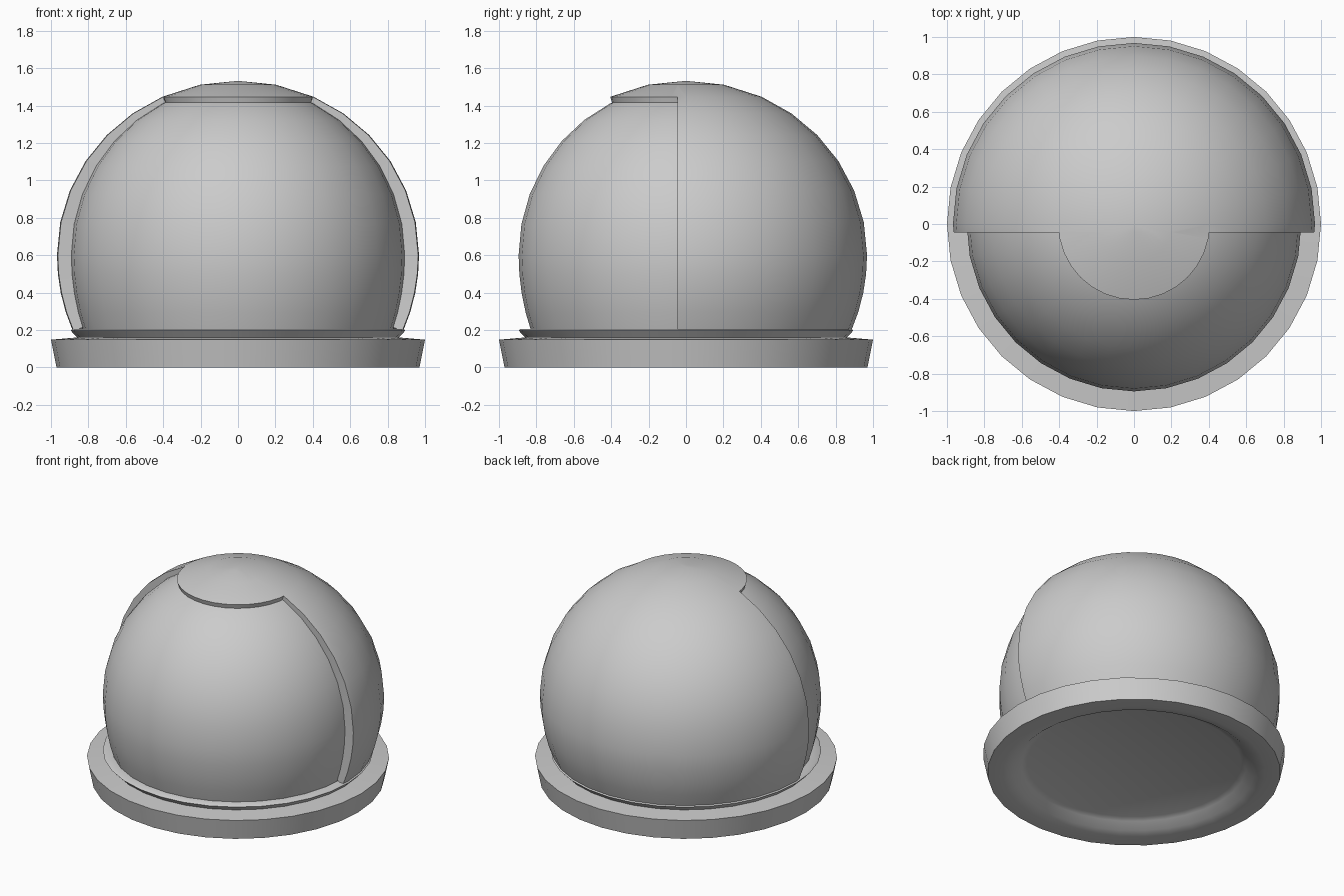
import bpy, bmesh
from math import sin, cos, pi, radians, sqrt

if "Cube" in bpy.data.objects:
    bpy.data.objects.remove(bpy.data.objects["Cube"])

SEG = 32
CZ = 0.6          # height of the widest part of the domes
CUT_Y = -0.045    # front edge of the half shell
CAP_R = 0.405     # radius of the crown cap


def revolve(bm, profile):
    """Spin an (r, z) profile around z; r == 0 makes a pole."""
    rings = []
    for r, z in profile:
        if r == 0:
            rings.append([bm.verts.new((0, 0, z))] * SEG)
        else:
            rings.append([bm.verts.new((r * cos(2 * pi * i / SEG), r * sin(2 * pi * i / SEG), z))
                          for i in range(SEG)])
    for a, b in zip(rings, rings[1:]):
        for i in range(SEG):
            j = (i + 1) % SEG
            quad = list(dict.fromkeys((a[i], a[j], b[j], b[i])))
            bm.faces.new(quad)


def finish(bm, name, angle=35):
    bmesh.ops.recalc_face_normals(bm, faces=bm.faces)
    mesh = bpy.data.meshes.new(name)
    bm.to_mesh(mesh)
    bm.free()
    ob = bpy.data.objects.new(name, mesh)
    bpy.context.collection.objects.link(ob)
    bpy.ops.object.select_all(action='DESELECT')
    ob.select_set(True)
    bpy.context.view_layer.objects.active = ob
    bpy.ops.object.shade_smooth_by_angle(angle=radians(angle))
    return ob


def dome_profile(radius, up, down, z_min):
    """Egg-shaped dome from z_min to the pole, with a ring at the cap radius."""
    pts = []
    for k in range(4):
        z = z_min + (CZ - z_min) * k / 4
        pts.append((radius * sqrt(1 - ((CZ - z) / down) ** 2), z))
    top = pi / 2 - math_asin(CAP_R / radius)
    for k in range(7):
        t = top * k / 6
        pts.append((radius * cos(t), CZ + up * sin(t)))
    t = pi / 2 - math_asin(CAP_R / radius / 2)
    pts.append((radius * cos(t), CZ + up * sin(t)))
    pts.append((0, CZ + up))
    return pts


def math_asin(v):
    from math import asin
    return asin(v)


# base: underside disc, collar brim, neck groove and ledge
bm = bmesh.new()
revolve(bm, [(0, 0.07), (0.71, 0.07), (0.745, 0.055), (0.80, 0.015), (0.87, 0.0), (0.97, 0.0),
             (1.0, 0.148), (0.86, 0.16), (0.895, 0.197), (0.885, 0.205), (0.80, 0.205)])
finish(bm, "collar_base", 50)

# visor: inner dome seen at the front
bm = bmesh.new()
revolve(bm, dome_profile(0.895, 0.91, 1.07, 0.19))
finish(bm, "visor", 60)

# shell: back half of the outer dome plus the crown cap
bm = bmesh.new()
revolve(bm, dome_profile(0.968, 0.932, 0.99, 0.195))
bmesh.ops.bisect_plane(bm, geom=bm.verts[:] + bm.edges[:] + bm.faces[:],
                       plane_co=(0, CUT_Y, 0), plane_no=(0, 1, 0))
doomed = []
for f in bm.faces:
    c = f.calc_center_median()
    if c.y < CUT_Y and c.xy.length > CAP_R:
        doomed.append(f)
bmesh.ops.delete(bm, geom=doomed, context='FACES')
shell = finish(bm, "outer_shell", 40)
mod = shell.modifiers.new("thickness", 'SOLIDIFY')
mod.thickness = 0.085
mod.offset = -1
bpy.ops.object.modifier_apply(modifier=mod.name)
bpy.ops.object.shade_smooth_by_angle(angle=radians(40))
